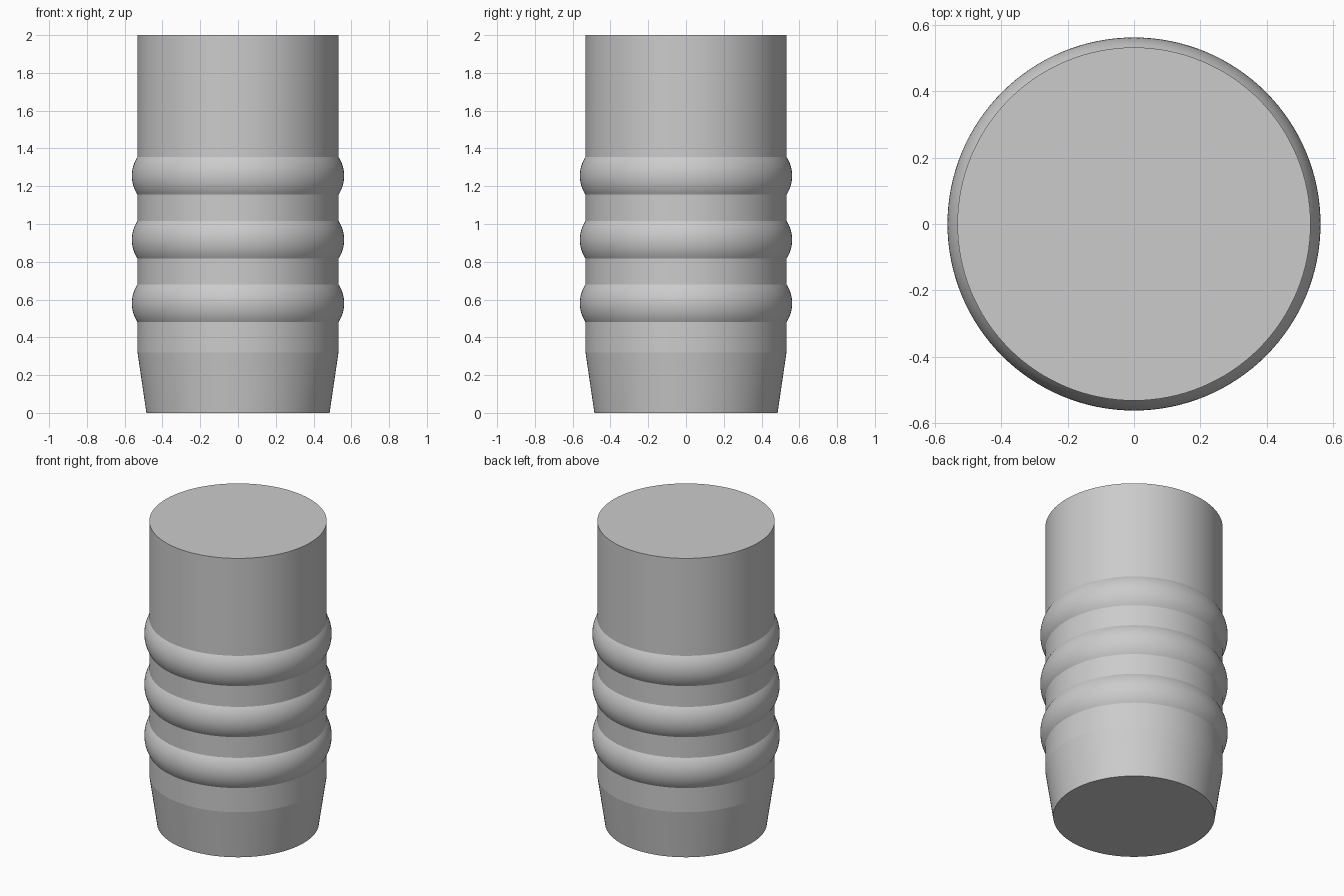
import bpy
import bmesh
import math

cube = bpy.data.objects.get("Cube")
if cube:
    bpy.data.objects.remove(cube, do_unlink=True)

SEGMENTS = 128
BODY_R = 0.532
BULGE = 0.03
HALF_HEIGHT = 0.1
RING_CENTRES = (0.58, 0.917, 1.255)

grey = bpy.data.materials.new("plain grey")
grey.use_nodes = True
colour = (0.6, 0.6, 0.6, 1)
grey.diffuse_color = colour
grey.node_tree.nodes["Principled BSDF"].inputs["Base Color"].default_value = colour


def ring_arc(centre, steps=16):
    """Circular arc bulging out of the body wall, from bottom to top."""
    radius = (HALF_HEIGHT ** 2 + BULGE ** 2) / (2 * BULGE)
    sweep = math.asin(HALF_HEIGHT / radius)
    for i in range(steps + 1):
        a = sweep * (2 * i / steps - 1)
        yield BODY_R + BULGE - radius * (1 - math.cos(a)), centre + radius * math.sin(a)


def lathe(name, profile):
    """Closed solid of revolution with flat end caps."""
    bm = bmesh.new()
    loops = []
    for r, z in profile:
        loops.append([bm.verts.new((r * math.cos(t), r * math.sin(t), z))
                      for t in (math.tau * i / SEGMENTS for i in range(SEGMENTS))])
    for low, high in zip(loops, loops[1:]):
        for i in range(SEGMENTS):
            j = (i + 1) % SEGMENTS
            bm.faces.new((low[i], low[j], high[j], high[i]))
    bm.faces.new(loops[0][::-1])
    bm.faces.new(loops[-1])
    mesh = bpy.data.meshes.new(name)
    bm.to_mesh(mesh)
    bm.free()
    mesh.materials.append(grey)
    obj = bpy.data.objects.new(name, mesh)
    bpy.context.collection.objects.link(obj)
    return obj


# Tapered foot, straight wall with three rounded ribs, flat top
profile = [(0.485, 0), (BODY_R, 0.32)]
for centre in RING_CENTRES:
    profile.extend(ring_arc(centre))
profile.append((BODY_R, 2))
plug = lathe("ribbed_plug", profile)

# Smooth around the axis, crisp at rib borders, taper and rims
bpy.ops.object.select_all(action='DESELECT')
plug.select_set(True)
bpy.context.view_layer.objects.active = plug
bpy.ops.object.shade_smooth_by_angle(angle=math.radians(6))
